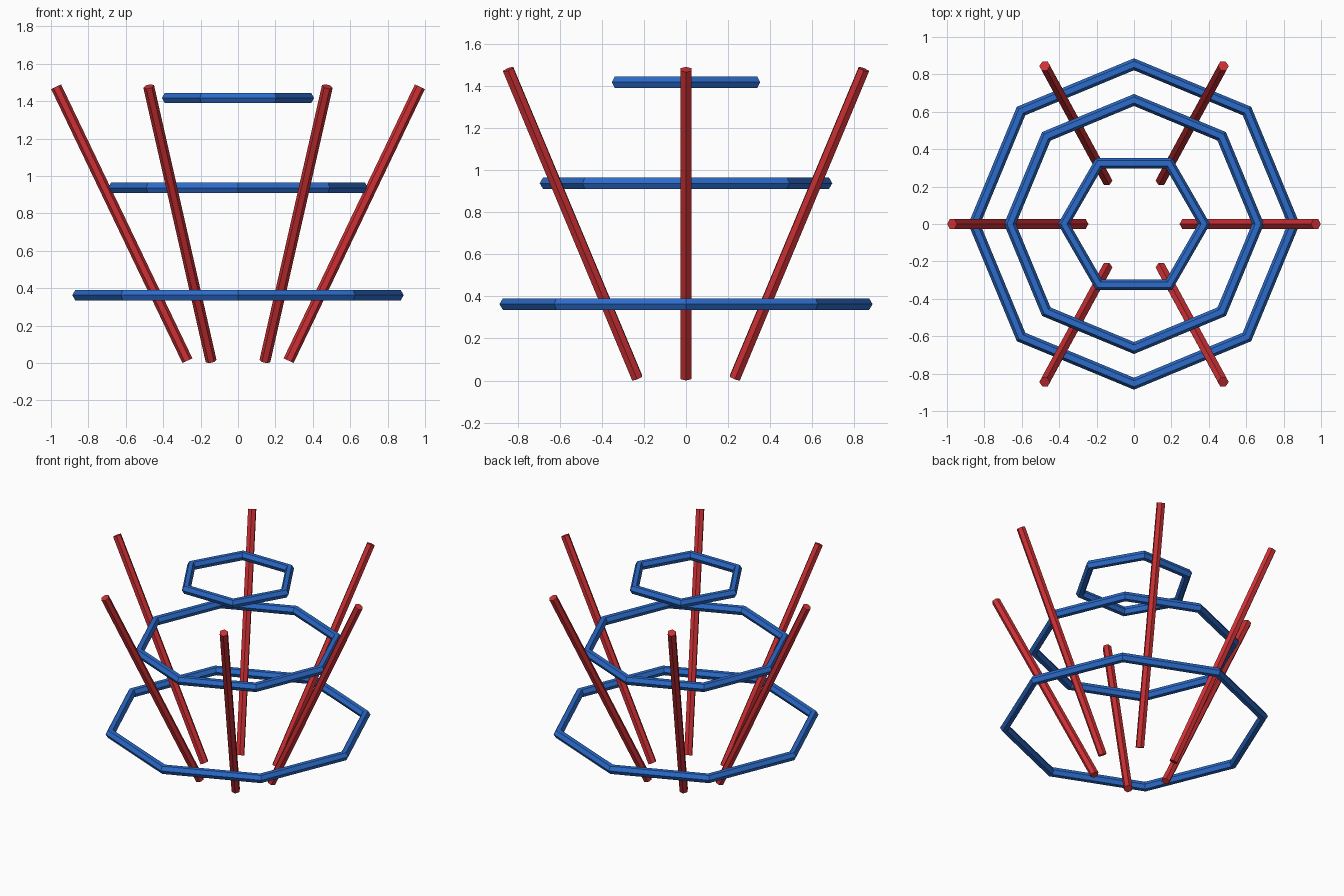
import bpy, math

if "Cube" in bpy.data.objects:
    bpy.data.objects.remove(bpy.data.objects["Cube"])


def material(name, rgb):
    m = bpy.data.materials.new(name)
    m.diffuse_color = (*rgb, 1)
    m.use_nodes = True
    m.node_tree.nodes["Principled BSDF"].inputs["Base Color"].default_value = m.diffuse_color
    return m


blue = material("blue", (0.025, 0.15, 0.60))
red = material("red", (0.62, 0.03, 0.035))


def ring(name, radius, z, sides):
    """Faceted hoop with a hexagonal cross-section."""
    bpy.ops.mesh.primitive_torus_add(major_radius=radius, minor_radius=0.032,
                                     major_segments=sides, minor_segments=6,
                                     location=(0, 0, z))
    ob = bpy.context.object
    ob.name = name
    ob.data.materials.append(blue)
    for p in ob.data.polygons:
        p.use_smooth = False


# Three hoops, shrinking towards the top
ring("lower_ring", 0.854, 0.363, 8)
ring("middle_ring", 0.663, 0.937, 8)
ring("top_ring", 0.375, 1.417, 6)

# Six hexagonal poles leaning outwards
TILT, LENGTH, MID_RADIUS = 0.447, 1.624, 0.6215
for i in range(6):
    a = i * math.pi / 3
    c, s = math.cos(a), math.sin(a)
    bpy.ops.mesh.primitive_cylinder_add(vertices=6, radius=0.0295, depth=LENGTH)
    pole = bpy.context.object
    pole.name = f"pole_{i + 1}"
    # turn the section so one edge points along x before leaning the pole
    for v in pole.data.vertices:
        v.co.x, v.co.y = v.co.y, -v.co.x
    pole.location = (MID_RADIUS * c, MID_RADIUS * s, 0.745)
    pole.rotation_euler = (-TILT * s, TILT * c, 0)
    pole.data.materials.append(red)
